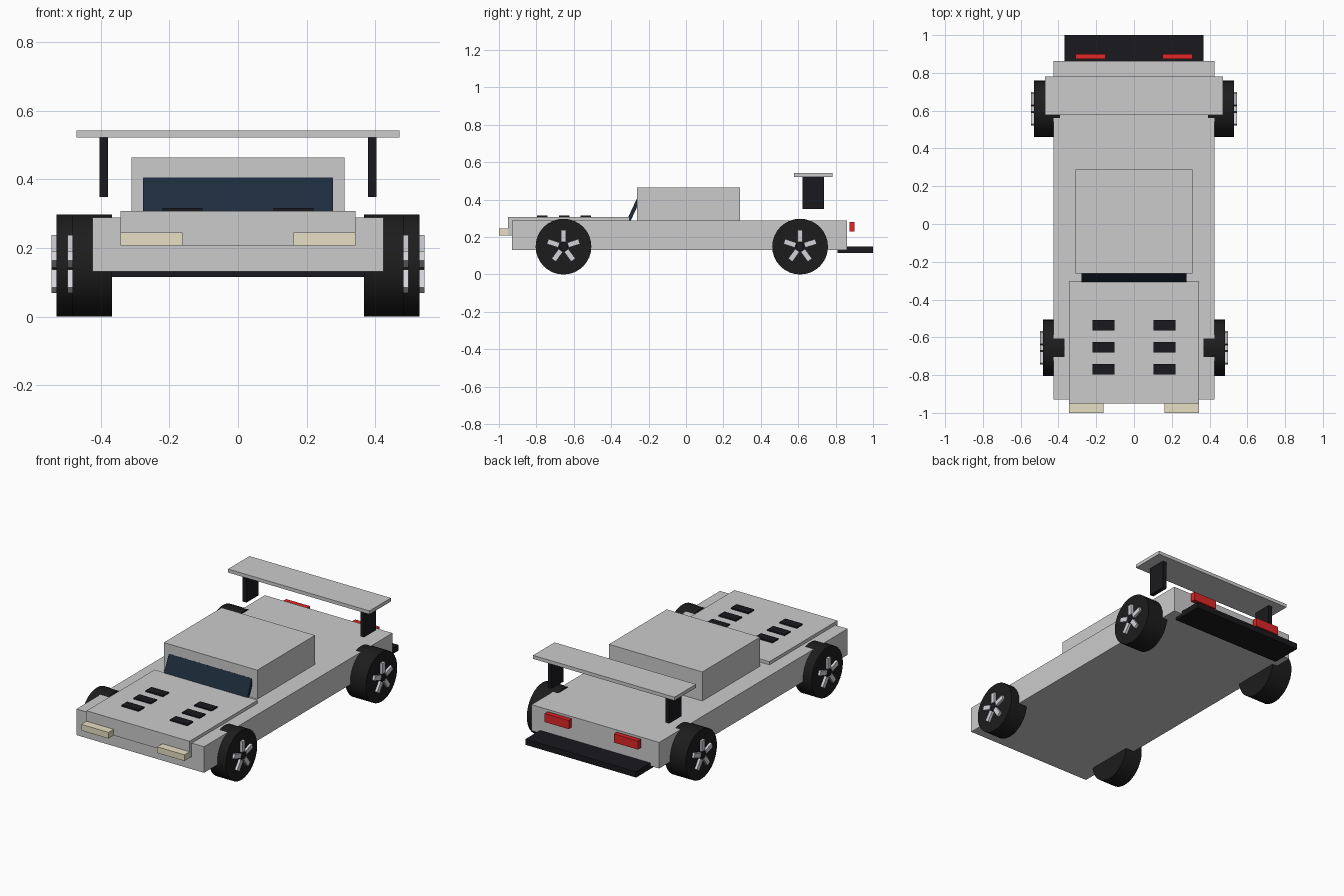
import bpy, math
from mathutils import Matrix, Vector

if "Cube" in bpy.data.objects:
    bpy.data.objects.remove(bpy.data.objects["Cube"])


def material(name, rgb):
    m = bpy.data.materials.new(name)
    m.diffuse_color = (*rgb, 1)
    m.use_nodes = True
    m.node_tree.nodes["Principled BSDF"].inputs["Base Color"].default_value = m.diffuse_color
    return m


BLACK = material("black_plastic", (0.01, 0.01, 0.013))
RUBBER = material("rubber", (0.012, 0.012, 0.012))
GLASS = material("tinted_glass", (0.012, 0.025, 0.045))
CREAM = material("headlight_cream", (0.8, 0.74, 0.55))
RED = material("tail_red", (0.75, 0.02, 0.02))
SILVER = material("rim_silver", (0.65, 0.65, 0.7))


def box(name, x, y, z, mat=None):
    """Box from (min, max) ranges on each axis."""
    bpy.ops.mesh.primitive_cube_add(size=1)
    ob = bpy.context.object
    ob.name = name
    size = [r[1] - r[0] for r in (x, y, z)]
    mid = [(r[0] + r[1]) / 2 for r in (x, y, z)]
    ob.data.transform(Matrix.Diagonal((*size, 1)))
    ob.location = mid
    if mat:
        ob.data.materials.append(mat)
    return ob


def pair(name, x, y, z, mat=None):
    """Mirrored left and right boxes."""
    box(name + "_right", x, y, z, mat)
    box(name + "_left", (-x[1], -x[0]), y, z, mat)


def disc(name, x0, x1, y, z, r, mat):
    """Cylinder along the x axis."""
    bpy.ops.mesh.primitive_cylinder_add(
        vertices=32, radius=r, depth=abs(x1 - x0),
        location=((x0 + x1) / 2, y, z), rotation=(0, math.pi / 2, 0))
    ob = bpy.context.object
    ob.name = name
    ob.data.materials.append(mat)
    bpy.ops.object.shade_smooth_by_angle(angle=math.radians(30))


def wheel(name, side, y, inner, outer):
    r = 0.149
    disc(name + "_tyre", side * inner, side * outer, y, r, r, RUBBER)
    face = outer + 0.015
    disc(name + "_hub", side * (outer - 0.01), side * face, y, r, 0.022, BLACK)
    for k in range(5):
        a = k * math.tau / 5
        ob = box(f"{name}_spoke_{k}", (-0.0125, 0.0125), (-0.014, 0.014),
                 (-0.032, 0.032), SILVER)
        ob.rotation_euler.x = a
        ob.location = Vector((side * (face - 0.0125), y, r)) + \
            Matrix.Rotation(a, 3, 'X') @ Vector((0, 0, 0.057))


# Body panels
box("chassis", (-0.425, 0.425), (-0.93, 0.862), (0.132, 0.289))
box("hood", (-0.343, 0.343), (-0.951, -0.303), (0.208, 0.308))
box("cabin", (-0.311, 0.311), (-0.261, 0.289), (0.28, 0.464))

# Slanted windscreen
screen = box("windscreen", (-0.277, 0.277), (-0.01, 0.01), (-0.065, 0.065), GLASS)
screen.location = (0, -0.281, 0.343)
screen.rotation_euler.x = math.radians(-25)

# Hood vents
for i, y in enumerate((-0.537, -0.652, -0.768)):
    pair(f"hood_vent_{i}", (0.104, 0.22), (y - 0.028, y + 0.028), (0.3, 0.316), BLACK)

# Lights
pair("headlight", (0.162, 0.343), (-1.0, -0.95), (0.208, 0.245), CREAM)
pair("tail_light", (0.15, 0.31), (0.873, 0.901), (0.23, 0.282), RED)

# Rear diffuser and wing
box("diffuser", (-0.368, 0.368), (0.81, 1.0), (0.115, 0.15), BLACK)
box("wing", (-0.471, 0.471), (0.578, 0.782), (0.522, 0.543))
pair("wing_strut", (0.379, 0.404), (0.622, 0.737), (0.349, 0.523), BLACK)

# Wheels: the rear ones are wider
for side, label in ((1, "right"), (-1, "left")):
    wheel("front_wheel_" + label, side, -0.655, 0.368, 0.482)
    wheel("rear_wheel_" + label, side, 0.61, 0.391, 0.529)
